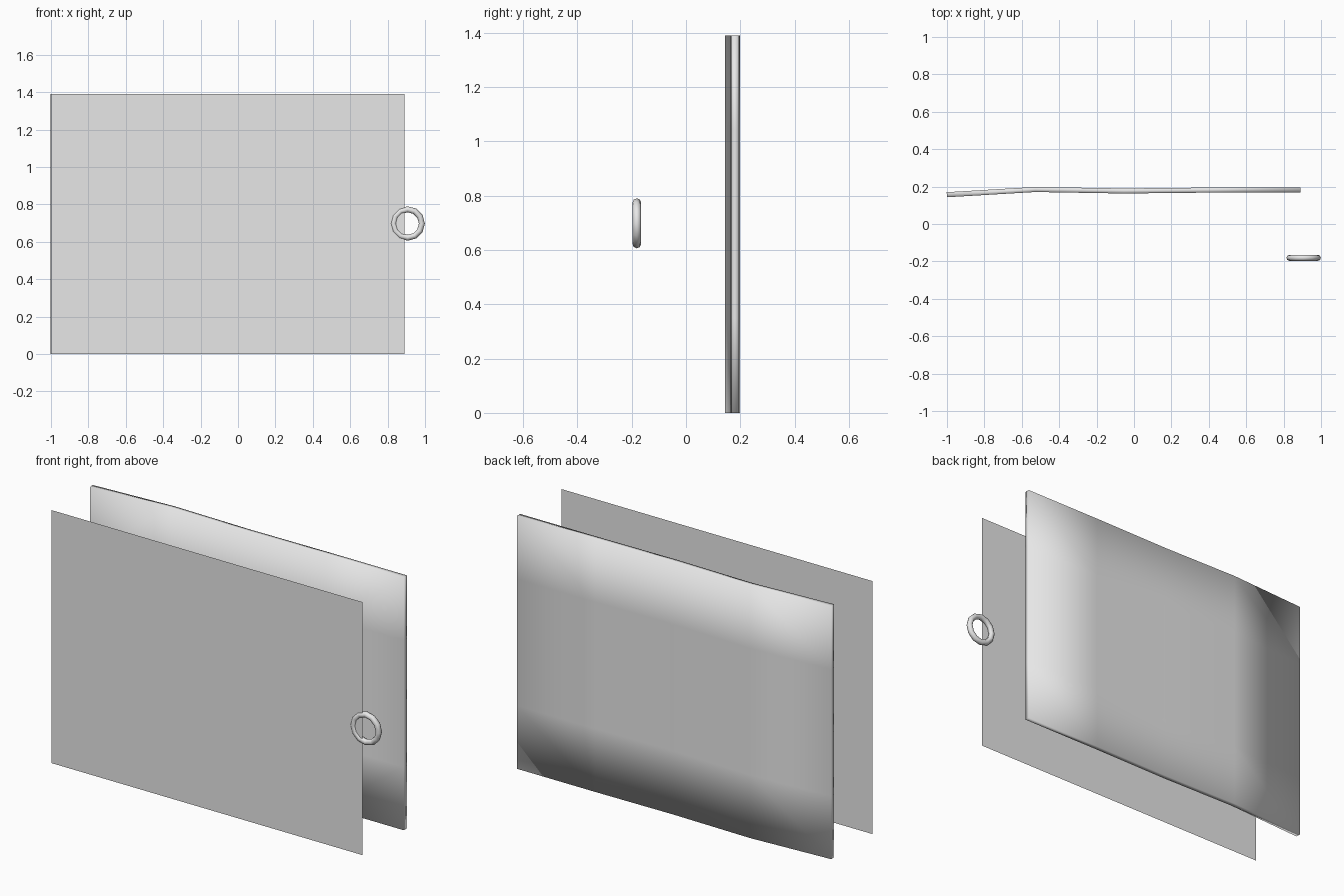
import bpy
import bmesh
from math import pi
from mathutils import Matrix

cube = bpy.data.objects.get("Cube")
if cube:
    bpy.data.objects.remove(cube, do_unlink=True)

# Single plain material
grey = bpy.data.materials.new("light grey")
grey.use_nodes = True
colour = (0.8, 0.8, 0.8, 1)
grey.diffuse_color = colour
grey.node_tree.nodes["Principled BSDF"].inputs["Base Color"].default_value = colour

LEFT, RIGHT, HEIGHT = -1.0, 0.89, 1.39


def upright_sheet(name, columns, rows, y_values):
    """Standing grid whose columns follow the given depths."""
    bm = bmesh.new()
    grid = []
    for j in range(rows + 1):
        z = HEIGHT * j / rows
        grid.append([bm.verts.new((LEFT + (RIGHT - LEFT) * i / columns, y, z))
                     for i, y in enumerate(y_values)])
    for j in range(rows):
        for i in range(columns):
            bm.faces.new((grid[j][i], grid[j][i + 1],
                          grid[j + 1][i + 1], grid[j + 1][i]))
    mesh = bpy.data.meshes.new(name)
    bm.to_mesh(mesh)
    bm.free()
    mesh.materials.append(grey)
    obj = bpy.data.objects.new(name, mesh)
    bpy.context.collection.objects.link(obj)
    return obj


# Flat front sheet
upright_sheet("front_sheet", 1, 1, (-0.19, -0.19))

# Gently bowed back panel, soft shading rolling over its edges
panel = upright_sheet("back_panel", 4, 4, (0.143, 0.171, 0.163, 0.168, 0.168))
panel.data.polygons.foreach_set("use_smooth", [True] * len(panel.data.polygons))
thickness = panel.modifiers.new("thickness", "SOLIDIFY")
thickness.thickness = 0.027
thickness.offset = -1

# Ring handle through the sheet's edge
bpy.ops.mesh.primitive_torus_add(major_segments=12, minor_segments=8,
                                 major_radius=0.076, minor_radius=0.016)
ring = bpy.context.object
ring.name = "ring_handle"
ring.data.transform(Matrix.Translation((0.907, -0.181, 0.698))
                    @ Matrix.Rotation(pi / 2, 4, "X"))
ring.data.materials.append(grey)
bpy.ops.object.shade_smooth()
